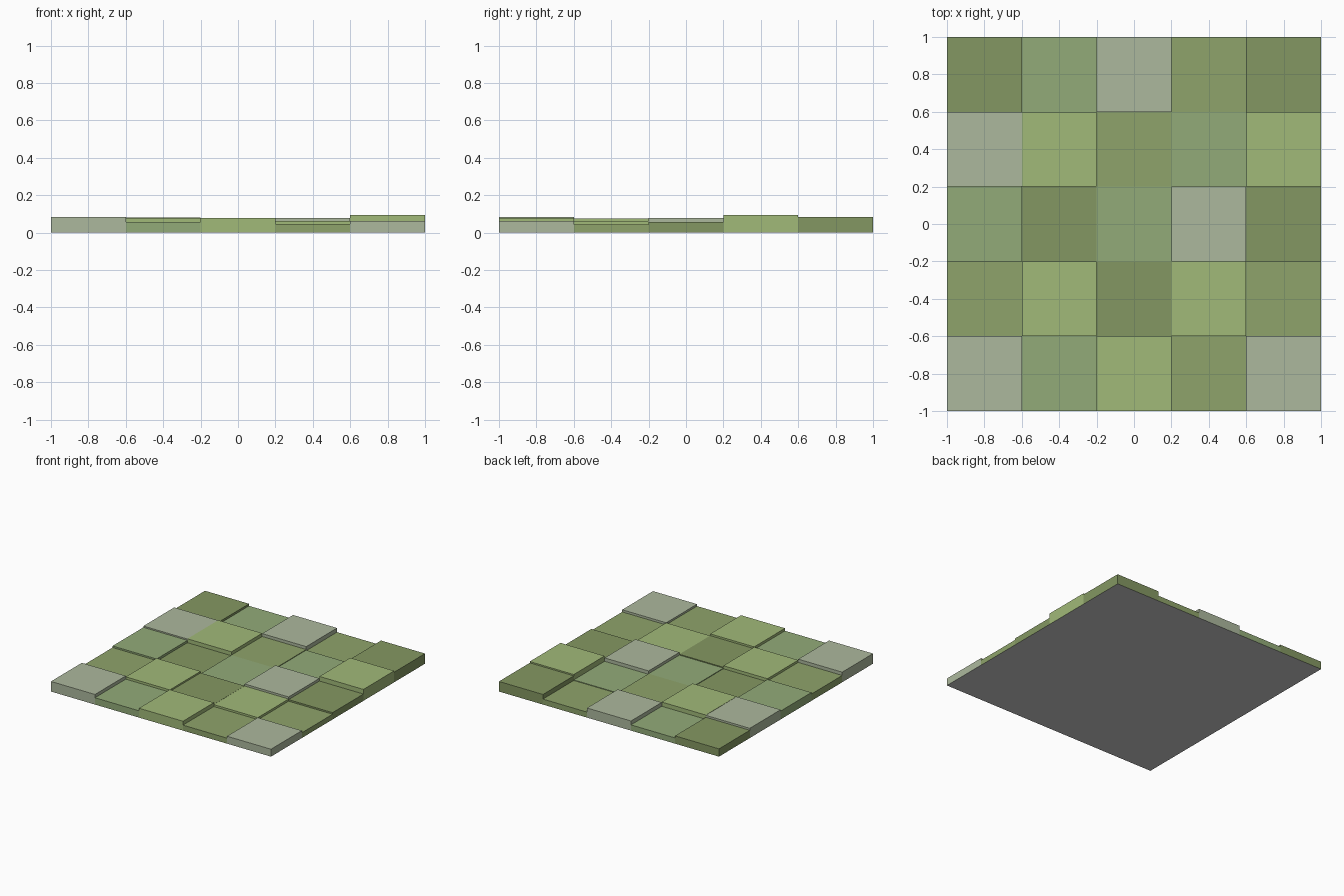
import bpy, bmesh

if "Cube" in bpy.data.objects:
    bpy.data.objects.remove(bpy.data.objects["Cube"])

N, S = 5, 0.4  # tiles per side, tile size


def srgb(r, g, b):
    return tuple((c / 255) ** 2.2 for c in (r, g, b)) + (1.0,)


def material(name, rgb):
    m = bpy.data.materials.new(name)
    m.diffuse_color = srgb(*rgb)
    m.use_nodes = True
    m.node_tree.nodes["Principled BSDF"].inputs["Base Color"].default_value = m.diffuse_color
    return m


MATS = {
    'L': material("light_green", (160, 184, 120)),
    'M': material("mid_green", (141, 162, 106)),
    'D': material("dark_green", (131, 150, 98)),
    'S': material("sage_green", (145, 170, 120)),
    'G': material("stone_grey", (171, 183, 156)),
}

# Colour code and height of each tile, rows from front (-y) to back (+y)
COLOURS = ["GSLMG", "MLDLM", "SDSGD", "GLMSL", "DSGMD"]
HEIGHTS = [
    [0.083, 0.056, 0.077, 0.045, 0.061],
    [0.056, 0.075, 0.062, 0.061, 0.043],
    [0.069, 0.050, 0.055, 0.078, 0.056],
    [0.080, 0.082, 0.055, 0.050, 0.094],
    [0.064, 0.047, 0.079, 0.045, 0.083],
]


def mesh_object(name, bm, mat=None):
    me = bpy.data.meshes.new(name)
    bm.to_mesh(me)
    bm.free()
    ob = bpy.data.objects.new(name, me)
    bpy.context.collection.objects.link(ob)
    if mat:
        me.materials.append(mat)
    return ob


# Square tiles, open underneath where the base closes them
for j in range(N):
    for i in range(N):
        h = HEIGHTS[j][i]
        bm = bmesh.new()
        bmesh.ops.create_cube(bm, size=1)
        bmesh.ops.scale(bm, vec=(S, S, h), verts=bm.verts)
        bmesh.ops.translate(bm, vec=((i - 2) * S, (j - 2) * S, h / 2), verts=bm.verts)
        bm.normal_update()
        bmesh.ops.delete(bm, geom=[f for f in bm.faces if f.normal.z < -0.5],
                         context='FACES_ONLY')
        mesh_object(f"tile_{j}_{i}", bm, MATS[COLOURS[j][i]])

# Grey underside
bm = bmesh.new()
bmesh.ops.create_grid(bm, x_segments=1, y_segments=1, size=1)
bmesh.ops.reverse_faces(bm, faces=bm.faces)
mesh_object("base", bm)
